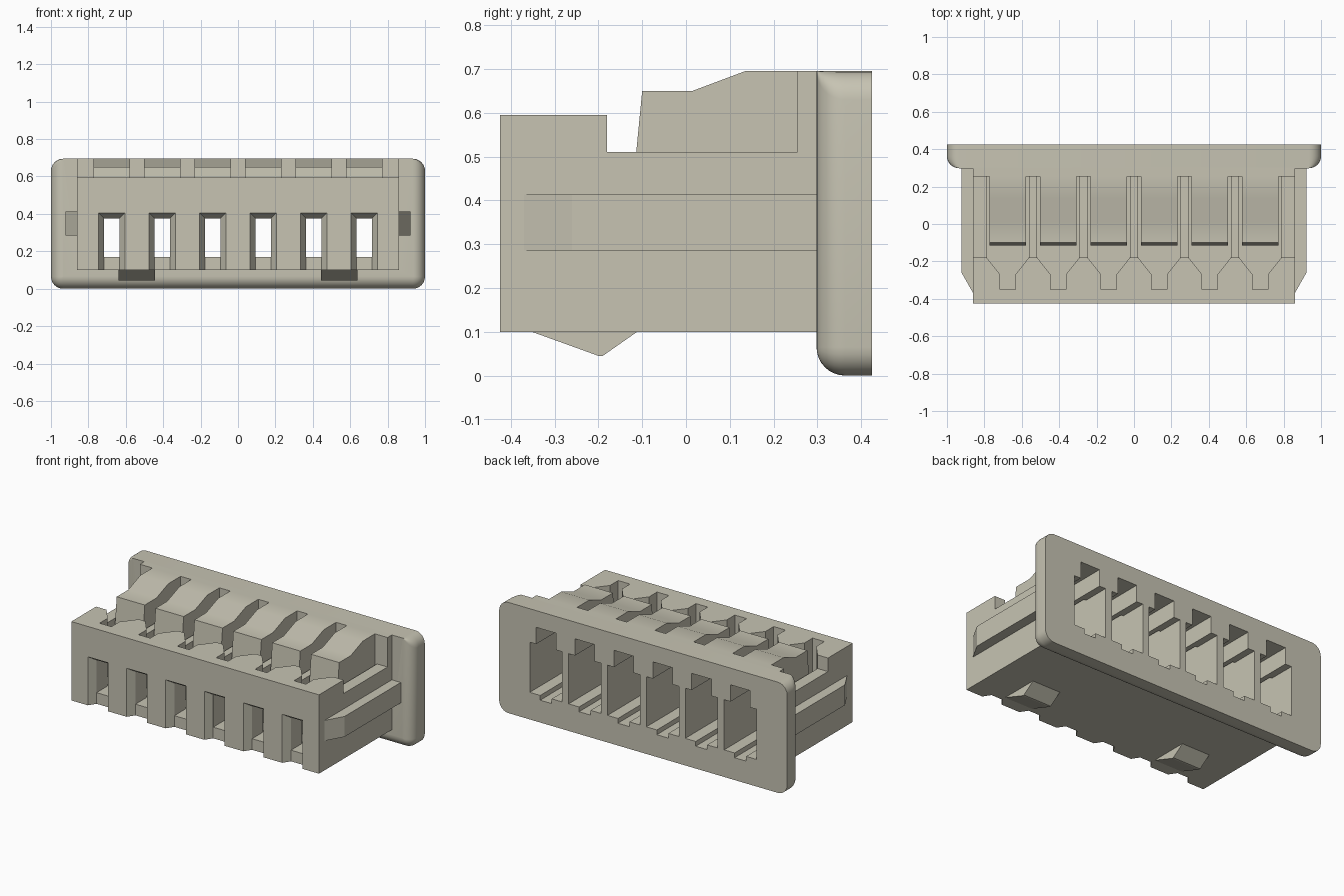
import bpy, bmesh, math

cube = bpy.data.objects.get("Cube")
if cube:
    bpy.data.objects.remove(cube, do_unlink=True)

mat = bpy.data.materials.new("warm_beige_plastic")
mat.use_nodes = True
color = (0.57, 0.55, 0.45, 1)
mat.diffuse_color = color
mat.node_tree.nodes["Principled BSDF"].inputs["Base Color"].default_value = color

PITCH = 0.27
CENTRES = [(i - 2.5) * PITCH for i in range(6)]


def loft(bm, rings):
    """Closed solid through matching rings of points."""
    loops = [[bm.verts.new(p) for p in ring] for ring in rings]
    n = len(loops[0])
    for a, b in zip(loops, loops[1:]):
        for i in range(n):
            j = (i + 1) % n
            bm.faces.new((a[i], a[j], b[j], b[i]))
    bm.faces.new(loops[0][::-1])
    bm.faces.new(loops[-1])


def make(name, solids):
    """One object from a list of solids, each a list of rings."""
    bm = bmesh.new()
    for rings in solids:
        loft(bm, rings)
    bmesh.ops.recalc_face_normals(bm, faces=bm.faces)
    mesh = bpy.data.meshes.new(name)
    bm.to_mesh(mesh)
    bm.free()
    mesh.materials.append(mat)
    ob = bpy.data.objects.new(name, mesh)
    bpy.context.collection.objects.link(ob)
    return ob


def side_profile(points, x0, x1):
    return [[(x, y, z) for y, z in points] for x in (x0, x1)]


def plan_profile(points, cx, z0, z1):
    return [[(cx + x, y, z) for x, y in points] for z in (z0, z1)]


def box(cx, half, y0, y1, z0, z1):
    return side_profile([(y0, z0), (y1, z0), (y1, z1), (y0, z1)], cx - half, cx + half)


def combine(target, tool, operation):
    """Apply a boolean and remove the tool."""
    mod = target.modifiers.new("cut", "BOOLEAN")
    mod.operation, mod.solver, mod.object = operation, "EXACT", tool
    graph = bpy.context.evaluated_depsgraph_get()
    mesh = bpy.data.meshes.new_from_object(target.evaluated_get(graph))
    target.modifiers.clear()
    target.data = mesh
    bpy.data.objects.remove(tool, do_unlink=True)


# Stepped main body
housing = make("housing", [side_profile(
    [(-0.425, 0.1), (0.38, 0.1), (0.38, 0.69), (0.3, 0.695), (0.255, 0.695),
     (0.255, 0.51), (-0.18, 0.51), (-0.18, 0.595), (-0.425, 0.595)], -0.86, 0.86)])

# Rear flange: rounded corners, front edge rolled at sides and bottom
R, TOP = 0.065, 0.695


def flange_ring(y, inset):
    r = max(R - inset, 0.001)
    w, low = 1 - inset, inset
    corners = [(w - r, TOP - r), (r - w, TOP - r), (r - w, low + r), (w - r, low + r)]
    ring = []
    for k, (cx, cz) in enumerate(corners):
        for s in range(7):
            a = math.pi / 2 * (k + s / 6)
            ring.append((cx + r * math.cos(a), y, cz + r * math.sin(a)))
    return ring


rings = []
for s in range(9):
    a = math.pi / 2 * s / 8
    rings.append(flange_ring(0.298 + R * (1 - math.sin(a)), R * (1 - math.cos(a))))
rings = rings[::-1] + [flange_ring(0.425, 0)]
combine(housing, make("flange", [rings]), "UNION")

# Cavities narrowing to the front, open at the top
W, N = 0.1125, 0.041
throat = [(-N, -0.35), (N, -0.35), (N, -0.27), (W, -0.18),
          (W, 0.255), (-W, 0.255), (-W, -0.18), (-N, -0.27)]
combine(housing, make("throats", [plan_profile(throat, c, 0.17, 0.8) for c in CENTRES]), "DIFFERENCE")

# Rear openings
combine(housing, make("rear_openings", [box(c, W, 0.2, 0.5, 0.17, 0.485) for c in CENTRES]), "DIFFERENCE")

# Latch ridges reaching forward over each cavity
latch = [(-0.116, 0.485), (-0.1, 0.65), (0.015, 0.65), (0.135, 0.695),
         (0.265, 0.695), (0.265, 0.485)]
combine(housing, make("latches", [side_profile(latch, c - 0.0975, c + 0.0975) for c in CENTRES]), "UNION")

# Key slots above and shallow grooves below each cavity
combine(housing, make("key_slots", [box(c, 0.068, 0.0, 0.5, 0.4, 0.59) for c in CENTRES]), "DIFFERENCE")
combine(housing, make("grooves", [box(c, 0.04, -0.1, 0.5, 0.14, 0.25) for c in CENTRES]), "DIFFERENCE")


# Flared front windows, notched through the bottom edge
def window(c):
    def ring(y, half, top, low):
        return [(c - half, y, low), (c + half, y, low), (c + half, y, top), (c - half, y, top)]
    return [ring(-0.435, 0.077, 0.411, 0.05), ring(-0.38, 0.041, 0.375, 0.05)]


combine(housing, make("windows", [window(c) for c in CENTRES]), "DIFFERENCE")
combine(housing, make("window_holes", [box(c, 0.0405, -0.4, -0.33, 0.17, 0.375) for c in CENTRES]), "DIFFERENCE")

bpy.ops.object.select_all(action="DESELECT")
housing.select_set(True)
bpy.context.view_layer.objects.active = housing
bpy.ops.object.shade_smooth_by_angle(angle=math.radians(25))

# Mirrored side rails and underside catches
catch = [(-0.355, 0.101), (-0.2, 0.045), (-0.19, 0.045), (-0.11, 0.101)]
for side, s in (("left", 1), ("right", -1)):
    rail = [(0.85, -0.37), (0.86, -0.37), (0.922, -0.26), (0.922, 0.32), (0.85, 0.32)]
    make(side + "_rail", [plan_profile([(s * x, y) for x, y in rail], 0, 0.285, 0.413)])
    make(side + "_catch", [side_profile(catch, s * 0.445, s * 0.64)])
